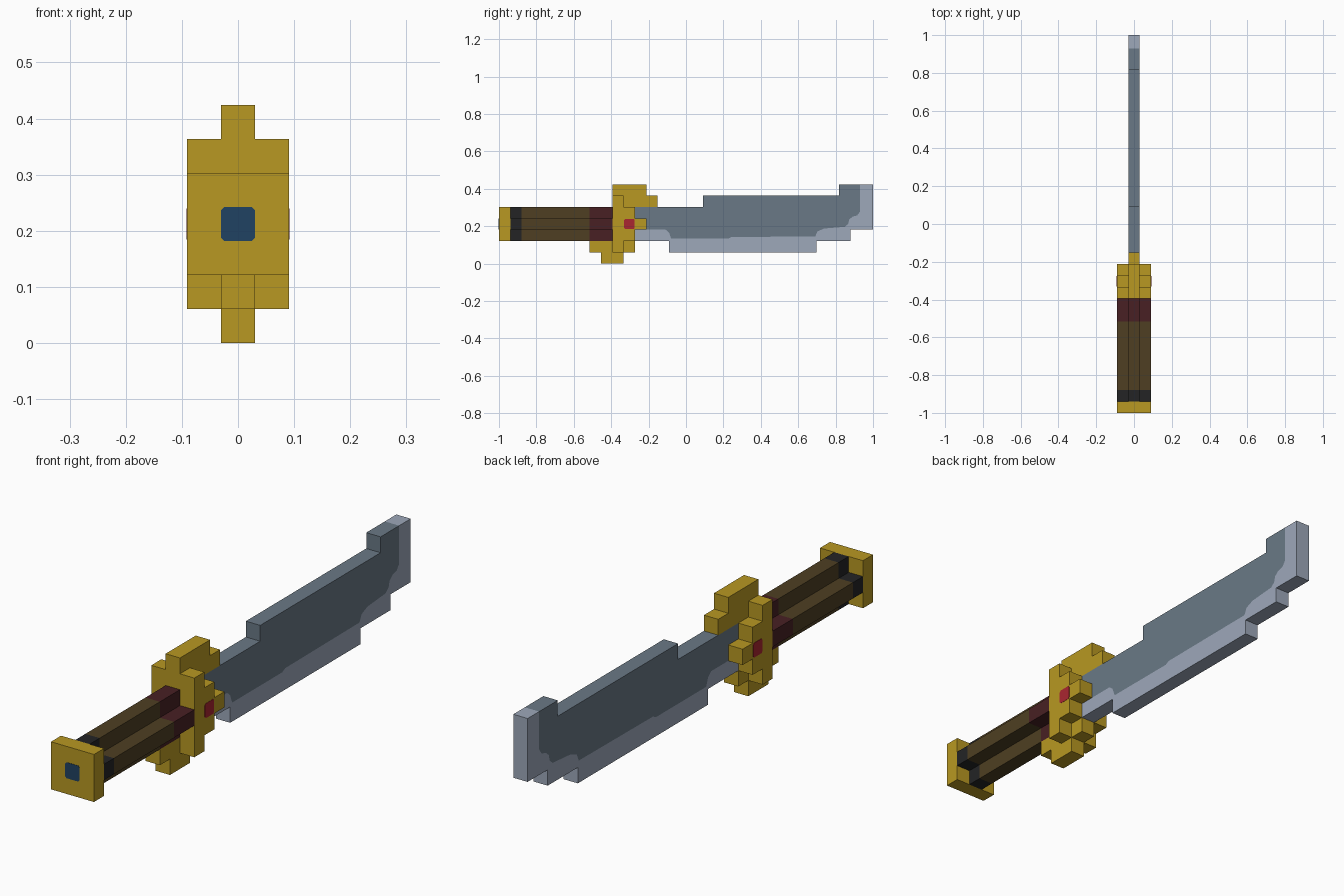
import bpy
import bmesh
from mathutils import Vector

if "Cube" in bpy.data.objects:
    bpy.data.objects.remove(bpy.data.objects["Cube"])

U = 2 / 33  # one block of the model


def material(name, hex_code):
    def linear(c):
        return c / 12.92 if c <= 0.04045 else ((c + 0.055) / 1.055) ** 2.4
    rgb = [linear(b / 255) for b in bytes.fromhex(hex_code)]
    mat = bpy.data.materials.new(name)
    mat.use_nodes = True
    mat.diffuse_color = (*rgb, 1)
    mat.node_tree.nodes["Principled BSDF"].inputs["Base Color"].default_value = (*rgb, 1)
    return mat


gold = material("gold", "B89822")
steel = material("steel", "6A7986")
edge_steel = material("bright steel", "9DA8BA")
wood = material("brown grip", "4E3F22")
black = material("black", "232425")
maroon = material("maroon", "482023")
red = material("red gem", "AA2630")
blue = material("blue gem", "204262")


def prism(name, points, axis, start, end, mat):
    """Extrude an outline along x (points are y, z) or y (points are x, z), in blocks."""
    def place(a, b, depth):
        x, y = (depth, a) if axis == "x" else (a, depth)
        return Vector((x * U, y * U - 1, b * U))
    bm = bmesh.new()
    face = bm.faces.new([bm.verts.new(place(a, b, start)) for a, b in points])
    extruded = bmesh.ops.extrude_face_region(bm, geom=[face])
    moved = [v for v in extruded["geom"] if isinstance(v, bmesh.types.BMVert)]
    bmesh.ops.translate(bm, verts=moved, vec=place(0, 0, end) - place(0, 0, start))
    bmesh.ops.recalc_face_normals(bm, faces=bm.faces)
    mesh = bpy.data.meshes.new(name)
    bm.to_mesh(mesh)
    bm.free()
    mesh.materials.append(mat)
    obj = bpy.data.objects.new(name, mesh)
    bpy.context.collection.objects.link(obj)
    return obj


def clipped_square(cx, cz, r=0.5, c=0.1):
    k = r - c
    return [(cx + a, cz + b) for a, b in
            [(-k, -r), (k, -r), (r, -k), (r, k), (k, r), (-k, r), (-r, k), (-r, -k)]]


# Pommel with its inlaid gem
prism("pommel", [(-1.5, 2), (1.5, 2), (1.5, 5), (-1.5, 5)], "y", 0, 1, gold)
prism("pommel_gem", clipped_square(0, 3.5), "y", -0.02, 0.05, blue)

# Grip bands with a plus-shaped section
plus = [(-.5, 2), (.5, 2), (.5, 3), (1.5, 3), (1.5, 4), (.5, 4),
        (.5, 5), (-.5, 5), (-.5, 4), (-1.5, 4), (-1.5, 3), (-.5, 3)]
prism("grip_end_band", plus, "y", 1, 2, black)
prism("grip", plus, "y", 2, 8, wood)
prism("grip_collar", plus, "y", 8, 10, maroon)

# Guard: wide stepped block, crest above and hook below
guard = [(10, 1), (11, 1), (11, 2), (12, 2), (12, 3), (13, 3),
         (13, 4), (12, 4), (12, 5), (11, 5), (11, 6), (10, 6)]
crest = [(10, 6), (11, 6), (11, 5), (14, 5), (14, 6), (13, 6), (13, 7), (10, 7)]
hook = [(8, 1), (9, 1), (9, 0), (11, 0), (11, 1), (12, 1), (12, 2), (8, 2)]
prism("guard", guard, "x", -1.5, 1.5, gold)
prism("guard_crest", crest, "x", -.5, .5, gold)
prism("guard_hook", hook, "x", -.5, .5, gold)
for side, s in (("left", 1), ("right", -1)):
    prism("guard_gem_" + side, clipped_square(11.5, 3.5, 0.46), "x",
          s * 1.45, s * 1.52, red)

# Blade: steel body and bright cutting edge share one wavy border
border = [(12, 3), (14.7, 3), (15, 2.75), (15.2, 2.2), (20.2, 2.2), (20.5, 2.35),
          (27.9, 2.4), (28.1, 2.85), (28.7, 3.1), (30.5, 3.25), (30.8, 3.5),
          (30.9, 3.9), (31.2, 4.15), (31.6, 4.25), (31.85, 4.6), (31.85, 7)]
spine = [(30, 7), (30, 6), (18, 6), (18, 5), (12, 5)]
cutting = [(33, 7), (33, 3), (31, 3), (31, 2), (28, 2), (28, 1), (15, 1), (15, 2), (12, 2)]
prism("blade_body", border + spine, "x", -.5, .5, steel)
prism("blade_edge", border + cutting, "x", -.5, .5, edge_steel)
